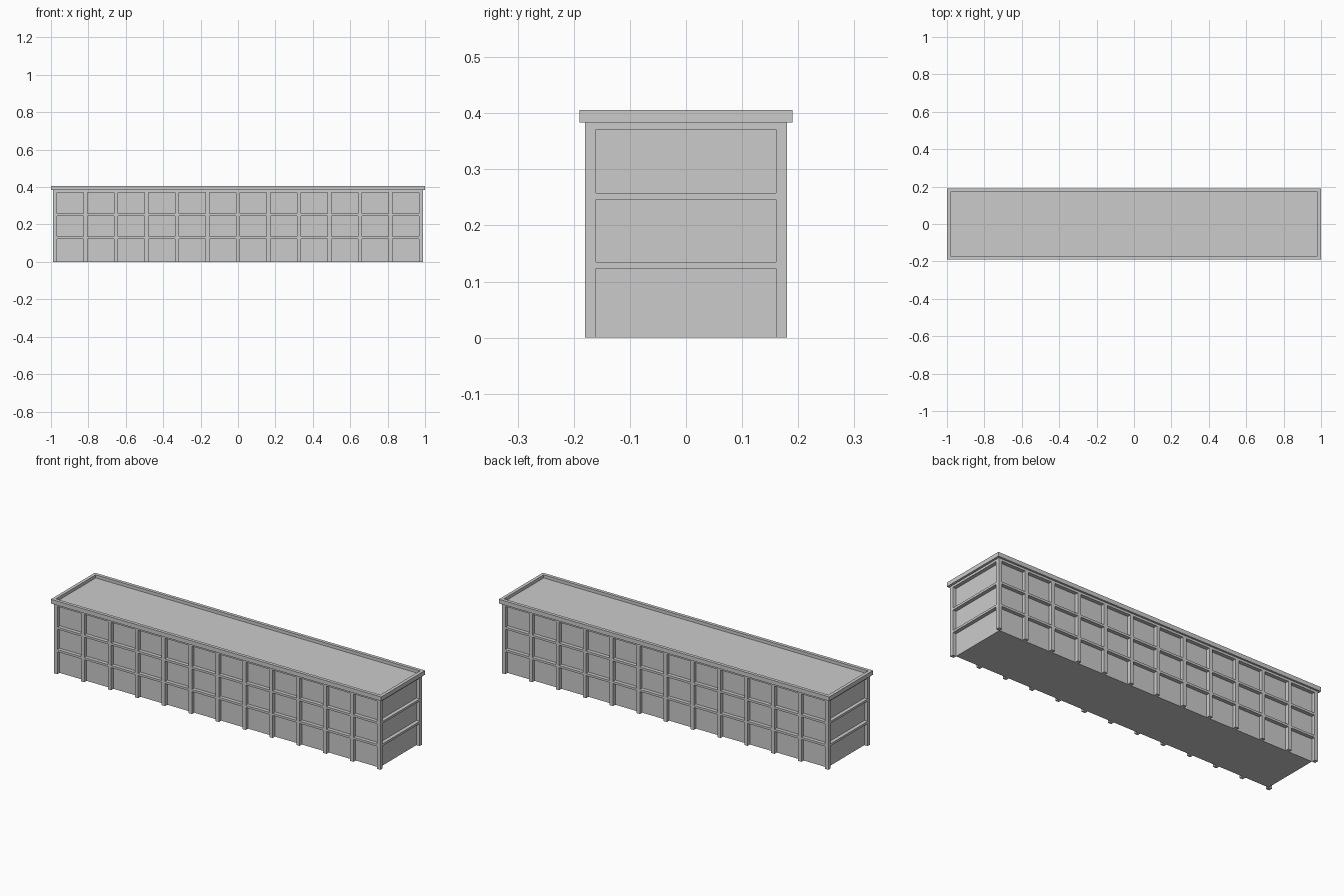
import bpy

if "Cube" in bpy.data.objects:
    bpy.data.objects.remove(bpy.data.objects["Cube"])

POST_STEP = 0.163
HALF_X, HALF_Y = 0.988, 0.18      # outer faces of the frame
CORE_X, CORE_Y = 0.968, 0.16      # recessed panel faces
WALL_TOP = 0.383
TOP = 0.406
BANDS = [(0.123, 0.135), (0.246, 0.258), (0.371, WALL_TOP)]


def box(name, x0, x1, y0, y1, z0, z1):
    verts = [(x, y, z) for z in (z0, z1)
             for x, y in ((x0, y0), (x1, y0), (x1, y1), (x0, y1))]
    faces = [(3, 2, 1, 0), (4, 5, 6, 7), (0, 1, 5, 4),
             (1, 2, 6, 5), (2, 3, 7, 6), (3, 0, 4, 7)]
    mesh = bpy.data.meshes.new(name)
    mesh.from_pydata(verts, [], faces)
    obj = bpy.data.objects.new(name, mesh)
    bpy.context.collection.objects.link(obj)
    return obj


def ring(name, ox, oy, ix, iy, z0, z1):
    # Rectangular frame with a mitred outline and open centre
    loops = [(ox, oy, z0), (ox, oy, z1), (ix, iy, z1), (ix, iy, z0)]
    verts = [(sx * x, sy * y, z) for x, y, z in loops
             for sx, sy in ((-1, -1), (1, -1), (1, 1), (-1, 1))]
    faces = []
    for a in range(4):
        b = (a + 1) % 4
        for i in range(4):
            j = (i + 1) % 4
            faces.append((a * 4 + i, a * 4 + j, b * 4 + j, b * 4 + i))
    mesh = bpy.data.meshes.new(name)
    mesh.from_pydata(verts, [], faces)
    obj = bpy.data.objects.new(name, mesh)
    bpy.context.collection.objects.link(obj)
    return obj


# Recessed wall panels, floor and flat roof deck
box("wall_core", -CORE_X, CORE_X, -CORE_Y, CORE_Y, 0, 0.388)

# Square corner posts
for sx in (-1, 1):
    for sy in (-1, 1):
        xs = sorted((sx * CORE_X, sx * HALF_X))
        ys = sorted((sy * CORE_Y, sy * HALF_Y))
        box("corner_post", *xs, *ys, 0, WALL_TOP)

# Posts dividing the long walls into twelve bays
for sy in (-1, 1):
    ys = sorted((sy * CORE_Y, sy * HALF_Y))
    for i in range(-5, 6):
        x = i * POST_STEP
        box("wall_post", x - 0.01, x + 0.01, *ys, 0, WALL_TOP)

# Horizontal bands wrapping all four walls between storeys
for z0, z1 in BANDS:
    ring("storey_band", HALF_X, HALF_Y, CORE_X, CORE_Y, z0, z1)

# Overhanging parapet and roof deck
ring("parapet", 1.0, 0.19, 0.982, 0.172, WALL_TOP, TOP)
box("roof_deck", -0.982, 0.982, -0.172, 0.172, WALL_TOP, 0.389)
